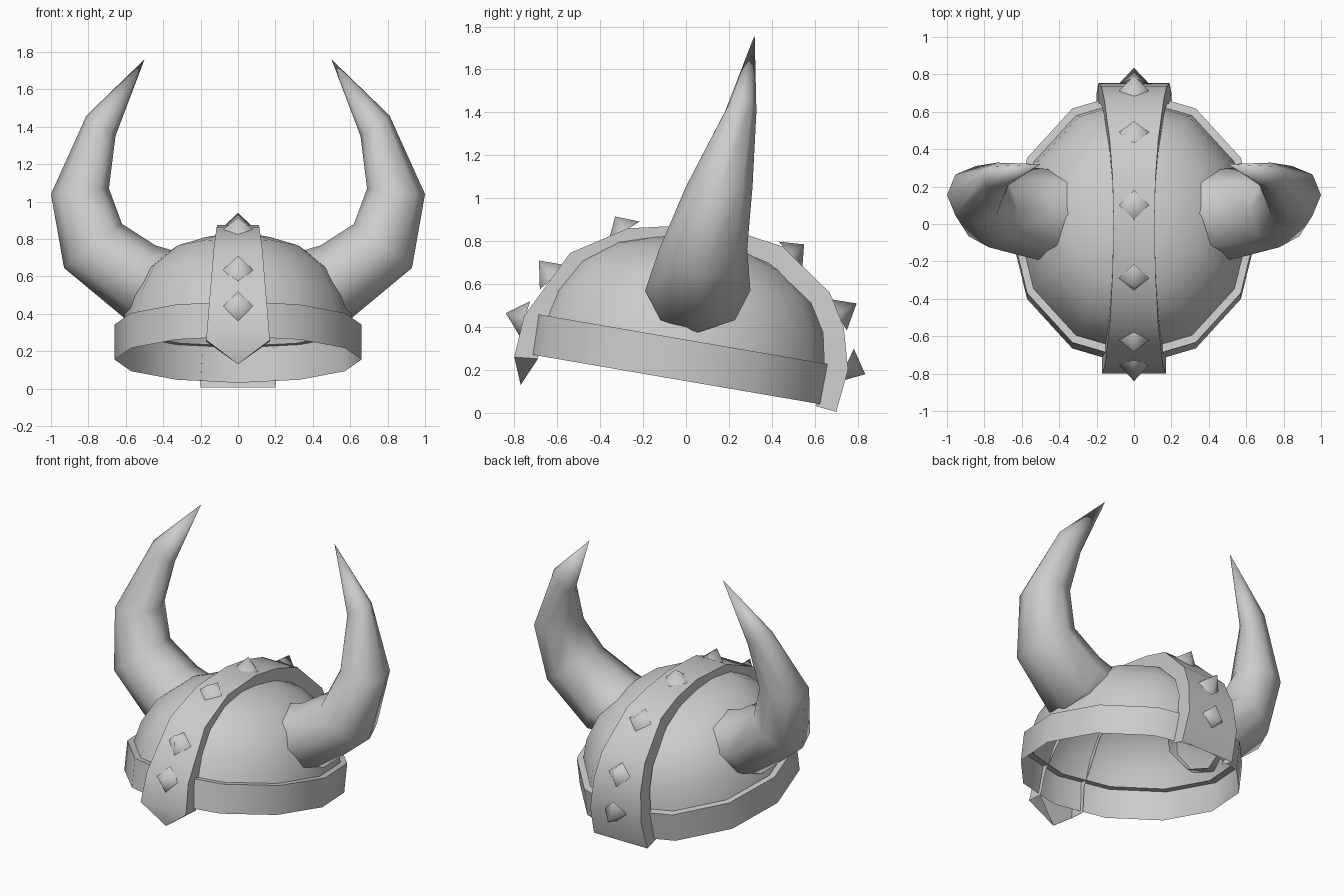
import bpy, bmesh
from math import sin, cos, pi, radians
from mathutils import Vector, Matrix

cube = bpy.data.objects.get("Cube")
if cube:
    bpy.data.objects.remove(cube)

grey = bpy.data.materials.new("plain_grey")
grey.use_nodes = True
grey.diffuse_color = (0.6, 0.6, 0.6, 1)
grey.node_tree.nodes["Principled BSDF"].inputs["Base Color"].default_value = (0.6, 0.6, 0.6, 1)

# The helmet bowl tips back around the x axis
TILT = Matrix.Translation((0, -0.04, 0.155)) @ Matrix.Rotation(radians(-9.75), 4, 'X')


def loft(name, rings, closed=True, angle=40, matrix=None):
    """Skin a list of rings; a ring of one point makes a fan."""
    bm = bmesh.new()
    loops = [[bm.verts.new(p) for p in ring] for ring in rings]
    for a, b in zip(loops, loops[1:]):
        n = max(len(a), len(b))
        for i in range(n if closed else n - 1):
            j = (i + 1) % n
            if len(a) == 1:
                bm.faces.new((a[0], b[j], b[i]))
            elif len(b) == 1:
                bm.faces.new((a[i], a[j], b[0]))
            else:
                bm.faces.new((a[i], a[j], b[j], b[i]))
    if matrix:
        bm.transform(matrix)
    bmesh.ops.recalc_face_normals(bm, faces=bm.faces)
    for f in bm.faces:
        f.smooth = True
    mesh = bpy.data.meshes.new(name)
    bm.to_mesh(mesh)
    bm.free()
    mesh.set_sharp_from_angle(angle=radians(angle))
    mesh.materials.append(grey)
    obj = bpy.data.objects.new(name, mesh)
    bpy.context.collection.objects.link(obj)
    return obj


def oval(r, z, sides=12):
    return [(r * cos(2 * pi * i / sides), 1.11 * r * sin(2 * pi * i / sides), z)
            for i in range(sides)]


# Bowl: open, twelve-sided dome
profile = [(0.62, 0.19), (0.59, 0.32), (0.51, 0.47), (0.37, 0.585), (0.2, 0.645)]
loft("dome", [oval(r, z) for r, z in profile] + [[(0, 0, 0.665)]], matrix=TILT)

# Brow band: outer wall with a ledge running in to the dome
loft("brow_band", [oval(0.66, 0), oval(0.66, 0.19), oval(0.615, 0.19)], matrix=TILT)

# Crest strap, an open channel: y, z, half width, depth from the nose to the nape
strap = [(-0.80, 0.26, 0.17, 0.11), (-0.755, 0.45, 0.155, 0.1), (-0.54, 0.745, 0.13, 0.09),
         (-0.27, 0.86, 0.115, 0.08), (0.03, 0.875, 0.11, 0.07), (0.25, 0.84, 0.115, 0.08),
         (0.45, 0.775, 0.13, 0.1), (0.67, 0.56, 0.16, 0.1), (0.735, 0.4, 0.175, 0.1),
         (0.755, 0.2, 0.19, 0.11), (0.7, 0.005, 0.2, 0.1)]
rings = [[(0, -0.77, 0.13)]]
for y, z, w, depth in strap:
    inward = Vector((0, -y, 0.2 - z)).normalized() * depth
    outer = Vector((0, y, z))
    side = Vector((w, 0, 0))
    rings.append([outer - side + inward, outer - side, outer + side, outer + side + inward])
loft("crest_strap", rings, closed=False)

# Pyramid studs along the strap: base and tip as (y, z)
studs = [((-0.755, 0.44), (-0.84, 0.465)), ((-0.62, 0.635), (-0.685, 0.71)),
         ((-0.29, 0.85), (-0.33, 0.915)), ((0.1, 0.862), (0.11, 0.94)),
         ((0.49, 0.735), (0.55, 0.785)), ((0.71, 0.46), (0.795, 0.51)),
         ((0.75, 0.22), (0.835, 0.18))]
for i, (b, t) in enumerate(studs):
    base, tip = Vector((0, *b)), Vector((0, *t))
    across = Vector((0.085, 0, 0))
    along = (tip - base).cross(across).normalized() * 0.085
    base -= (tip - base) * 0.05
    loft(f"stud_{i + 1}", [[base + across, base + along, base - across, base - along], [tip]],
         angle=110)

# Horns: outer x, z / inner x, z / centre y / radius in y
horn = [((0.55, 0.38), (0.32, 0.73), 0.055, 0.235),
        ((0.605, 0.375), (0.44, 0.765), 0.055, 0.245),
        ((0.93, 0.645), (0.62, 0.88), 0.08, 0.205),
        ((1.0, 1.04), (0.69, 1.07), 0.155, 0.155),
        ((0.81, 1.46), (0.655, 1.35), 0.255, 0.073)]
for name, s in (("left_horn", 1), ("right_horn", -1)):
    rings = []
    for o, n, y, ry in horn:
        out, inn = Vector((o[0], y, o[1])), Vector((n[0], y, n[1]))
        mid, half = (out + inn) / 2, (out - inn) / 2
        ring = [mid + half * cos(k * pi / 4) + Vector((0, ry * sin(k * pi / 4), 0))
                for k in range(8)]
        rings.append([(s * p.x, p.y, p.z) for p in ring])
    rings.append([(s * 0.5, 0.32, 1.76)])
    loft(name, rings, angle=60)
